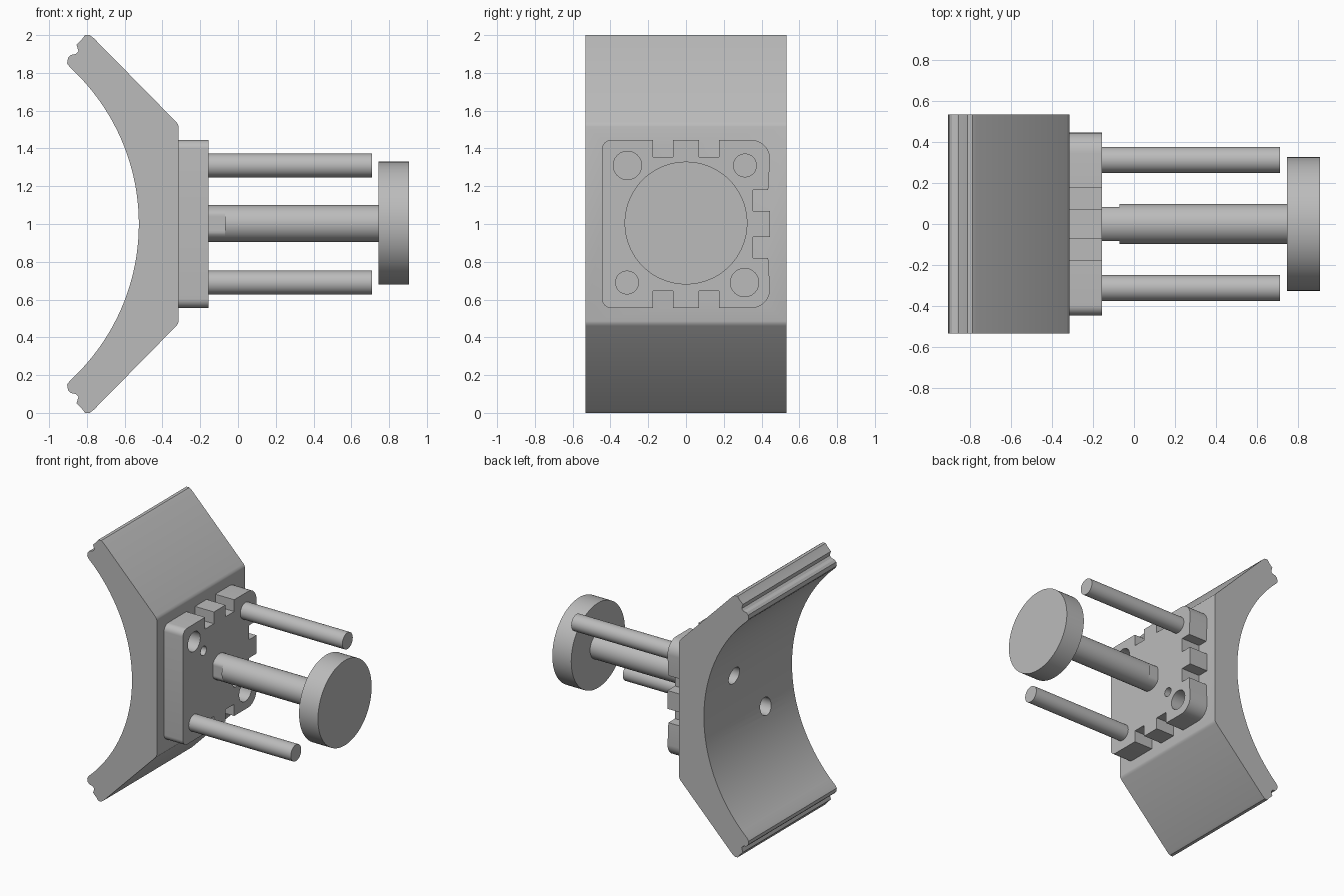
import bpy, bmesh
from math import sin, cos, pi, radians, sqrt
from mathutils import Vector

cube = bpy.data.objects.get("Cube")
if cube:
    bpy.data.objects.remove(cube, do_unlink=True)

grey = bpy.data.materials.new("plain_grey")
grey.use_nodes = True
colour = (0.5, 0.5, 0.5, 1)
grey.diffuse_color = colour
grey.node_tree.nodes["Principled BSDF"].inputs["Base Color"].default_value = colour

MID = 1.0  # height of the main axis


def prism(name, points, axis, start, end):
    """Extrude an outline: (x, z) points along y, or (y, z) points along x."""
    bm = bmesh.new()
    place = (lambda a, b: (a, start, b)) if axis == "y" else (lambda a, b: (start, a, b))
    face = bm.faces.new([bm.verts.new(place(a, b)) for a, b in points])
    made = bmesh.ops.extrude_face_region(bm, geom=[face])["geom"]
    step = Vector((0, end - start, 0)) if axis == "y" else Vector((end - start, 0, 0))
    bmesh.ops.translate(bm, vec=step, verts=[v for v in made if isinstance(v, bmesh.types.BMVert)])
    bmesh.ops.recalc_face_normals(bm, faces=bm.faces)
    mesh = bpy.data.meshes.new(name)
    bm.to_mesh(mesh)
    bm.free()
    mesh.materials.append(grey)
    obj = bpy.data.objects.new(name, mesh)
    bpy.context.collection.objects.link(obj)
    return obj


def circle(y, z, r, n=48):
    return [(y + r * cos(2 * pi * i / n), z + r * sin(2 * pi * i / n)) for i in range(n)]


def rod(name, y, z, r, start, end, n=48):
    return prism(name, circle(y, z, r, n), "x", start, end)


def drill(obj, holes):
    """Cut round holes, each given as y, z, radius, start and end."""
    cutters = []
    for hole in holes:
        cutter = rod("hole_cutter", *hole)
        cutter.hide_render = True
        mod = obj.modifiers.new("hole", "BOOLEAN")
        mod.operation, mod.solver, mod.object = "DIFFERENCE", "EXACT", cutter
        cutters.append(cutter)
    bpy.context.view_layer.update()
    graph = bpy.context.evaluated_depsgraph_get()
    mesh = bpy.data.meshes.new_from_object(obj.evaluated_get(graph))
    obj.modifiers.clear()
    obj.data = mesh
    for cutter in cutters:
        bpy.data.objects.remove(cutter, do_unlink=True)


def corner(y, z, r, first, last):
    """Rounded corner whose arc centre is (y, z)."""
    return [(y + r * cos(radians(first + (last - first) * i / 8)),
             z + r * sin(radians(first + (last - first) * i / 8))) for i in range(9)]


# Saddle block: sloped back, lipped tips and a concave cylindrical face
tip = [(-0.315, 1.515), (-0.318, 1.527), (-0.327, 1.54), (-0.765, 1.985), (-0.785, 2.0),
       (-0.81, 2.0), (-0.825, 1.98), (-0.855, 1.95), (-0.845, 1.915), (-0.86, 1.9),
       (-0.885, 1.895), (-0.9, 1.88), (-0.905, 1.85), (-0.89, 1.83)]
radius = 1.126
heights = [0.83 * sin(pi / 2 * (1 - i / 20)) for i in range(1, 20)]
heights = [0.83 * (1 - i / 20) for i in range(1, 40)]
arc = [(-0.525 - radius + sqrt(radius ** 2 - h ** 2), MID + h) for h in heights]
outline = tip + arc + [(x, 2 * MID - z) for x, z in reversed(tip)]
saddle = prism("saddle_block", outline, "y", -0.533, 0.533)

# Flange: notched square with a tab on three sides, solid on the fourth
top_half = [(0.355, 0), (0.445, 0), (0.445, 0.07), (0.355, 0.07), (0.355, 0.18), (0.435, 0.18)]
top_half += corner(0.345, 0.345, 0.1, 0, 90)
top_half += [(0.175, 0.445), (0.175, 0.355), (0.07, 0.355), (0.07, 0.445),
             (-0.07, 0.445), (-0.07, 0.355), (-0.175, 0.355), (-0.175, 0.445)]
top_half += corner(-0.395, 0.395, 0.05, 90, 180)
top_half = top_half[1:]
plate = [(y, MID + h) for y, h in top_half] + [(y, MID - h) for y, h in reversed(top_half[1:])]
flange = prism("mounting_flange", plate, "x", -0.315, -0.155)

# Bolt holes and pilot holes on one diagonal, socket holes on the other
front_holes, socket_holes = [], []
for side in (-1, 1):
    front_holes.append((0.31 * side, MID - 0.31 * side, 0.075, -0.45, 0))
    front_holes.append((0.195 * side, MID - 0.195 * side, 0.035, -0.4, 0))
    socket_holes.append((0.19 * side, MID + 0.19 * side, 0.065, -0.8, -0.4))
drill(flange, front_holes)
drill(saddle, front_holes + socket_holes)

# Two guide rods on the opposite corners
parts = [saddle, flange]
for name, side in (("upper_guide_rod", 1), ("lower_guide_rod", -1)):
    parts.append(rod(name, 0.312 * side, MID + 0.31 * side, 0.063, -0.2, 0.71))

# Central shaft with a flattened root and an end disc
root = [(max(-0.082, min(0.082, y)), z) for y, z in circle(0, MID + 0.003, 0.0975)]
parts.append(prism("shaft_root", root, "x", -0.2, -0.07))
parts.append(rod("shaft", 0, MID + 0.003, 0.0975, -0.07, 0.75))
parts.append(rod("end_disc", 0, MID + 0.005, 0.325, 0.745, 0.905, 96))

# Smooth the round surfaces and keep hard edges crisp
bpy.ops.object.select_all(action="DESELECT")
for part in parts:
    part.select_set(True)
bpy.context.view_layer.objects.active = saddle
bpy.ops.object.shade_smooth_by_angle(angle=radians(30))
